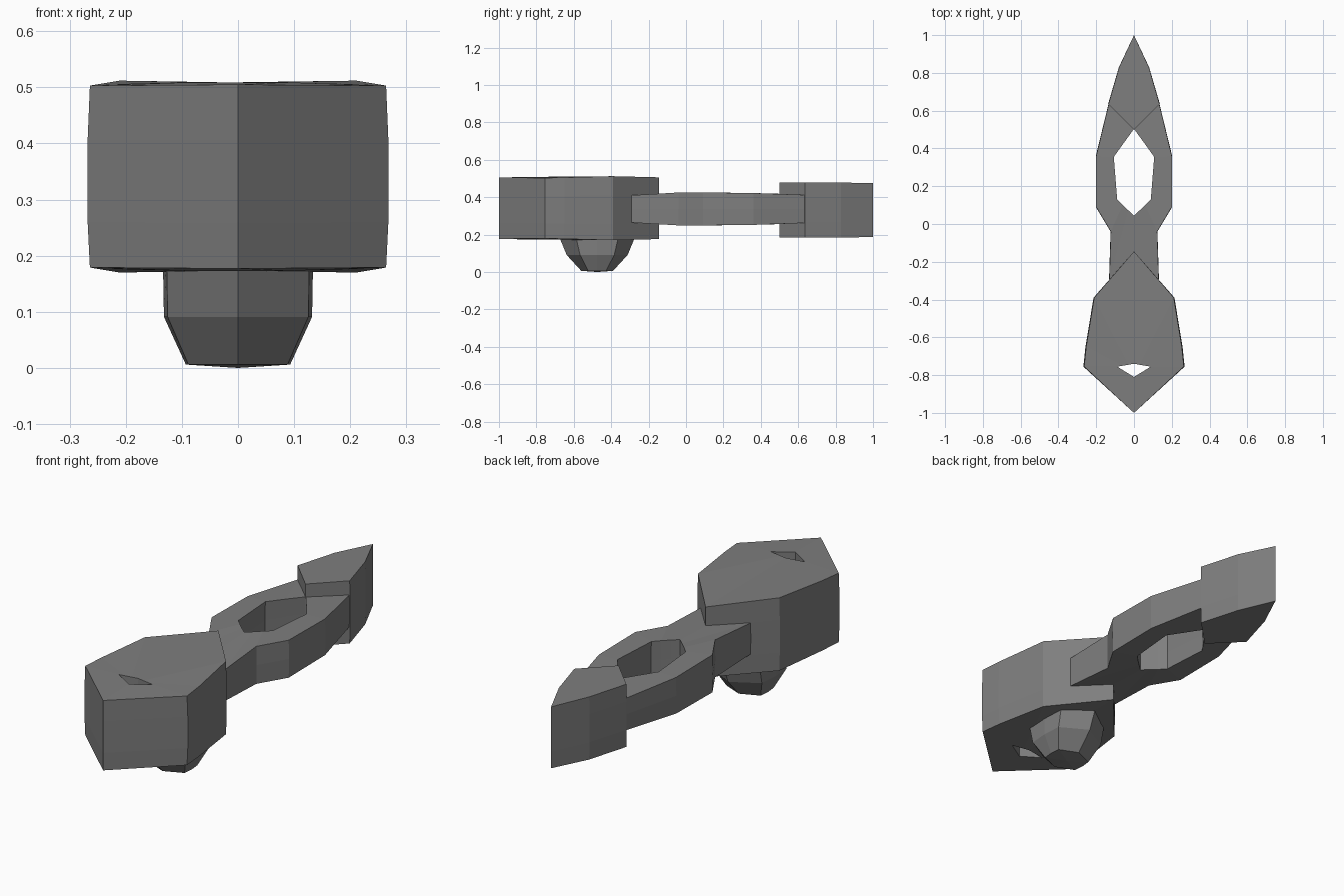
import bpy, bmesh

if "Cube" in bpy.data.objects:
    bpy.data.objects.remove(bpy.data.objects["Cube"])

# Dark grey for every part
dark = bpy.data.materials.new("dark_grey")
dark.diffuse_color = (.21, .21, .21, 1)
dark.use_nodes = True
dark.node_tree.nodes["Principled BSDF"].inputs["Base Color"].default_value = dark.diffuse_color


def mirrored(half):
    """Close a right-hand half outline whose end points lie on x = 0."""
    return half + [(-x, y, h) for x, y, h in half[-2:0:-1]]


def plate(name, zc, outer, levels, inner=None):
    """Thick plate; points are (x, y, half thickness), levels are (height factor, x scale)."""
    bm = bmesh.new()

    def join(a, b):
        n = len(a)
        for i in range(n):
            j = (i + 1) % n
            bm.faces.new((a[i], a[j], b[j], b[i]))

    def wall(half):
        pts = mirrored(half)
        rings = [[bm.verts.new((x * s, y, zc + t * h)) for x, y, h in pts] for t, s in levels]
        for a, b in zip(rings, rings[1:]):
            join(a, b)
        return rings

    out = wall(outer)
    if inner:
        hole = wall(inner)
        join(out[0], hole[0])
        join(out[-1], hole[-1])
    else:
        bm.faces.new(out[0])
        bm.faces.new(out[-1])
    finish(name, bm)


def finish(name, bm):
    bmesh.ops.recalc_face_normals(bm, faces=bm.faces)
    me = bpy.data.meshes.new(name)
    bm.to_mesh(me)
    bm.free()
    me.materials.append(dark)
    bpy.context.collection.objects.link(bpy.data.objects.new(name, me))


# Heavy head with a small through hole
plate("head", 0.341,
      [(0, -1, .164), (.268, -.755, .162), (.257, -.65, .164), (.214, -.39, .171), (0, -.145, .165)],
      [(-1, .985), (-.5, 1), (.4, 1), (1, .985)],
      [(0, -.81, .168), (.09, -.755, .168), (.06, -.75, .168), (.03, -.745, .168), (0, -.74, .168)])

# Handle with elongated opening
plate("handle", 0.337,
      [(0, -.3, .075), (.132, -.292, .073), (.124, -.04, .088), (.202, .09, .088),
       (.202, .36, .085), (.135, .635, .075), (0, .72, .075)],
      [(-1, .99), (0, 1), (1, .99)],
      [(0, .045, .089), (.03, .072, .089), (.06, .1, .089), (.09, .13, .088),
       (.108, .355, .085), (.054, .43, .083), (0, .503, .08)])

# Pointed tip
plate("tip", 0.331,
      [(0, 1, .144), (.08, .83, .147), (.137, .635, .147), (0, .5, .147)],
      [(-1, .985), (-.45, 1), (.45, 1), (1, .985)])

# Faceted stud under the head: eight-sided tapering rings (z, half width, half length)
bm = bmesh.new()
compass = [(0, -1), (.95, -.56), (1, 0), (.95, .56), (0, 1), (-.95, .56), (-1, 0), (-.95, -.56)]
rings = [[bm.verts.new((a * w, -.475 + b * l, z)) for a, b in compass]
         for z, w, l in [(.006, .093, .085), (.091, .132, .163), (.20, .134, .208)]]
for lo, hi in zip(rings, rings[1:]):
    for i in range(8):
        bm.faces.new((lo[i], lo[(i + 1) % 8], hi[(i + 1) % 8], hi[i]))
bottom = bm.verts.new((0, -.475, 0))
for i in range(8):
    bm.faces.new((bottom, rings[0][(i + 1) % 8], rings[0][i]))
bm.faces.new(rings[-1])
finish("stud", bm)
